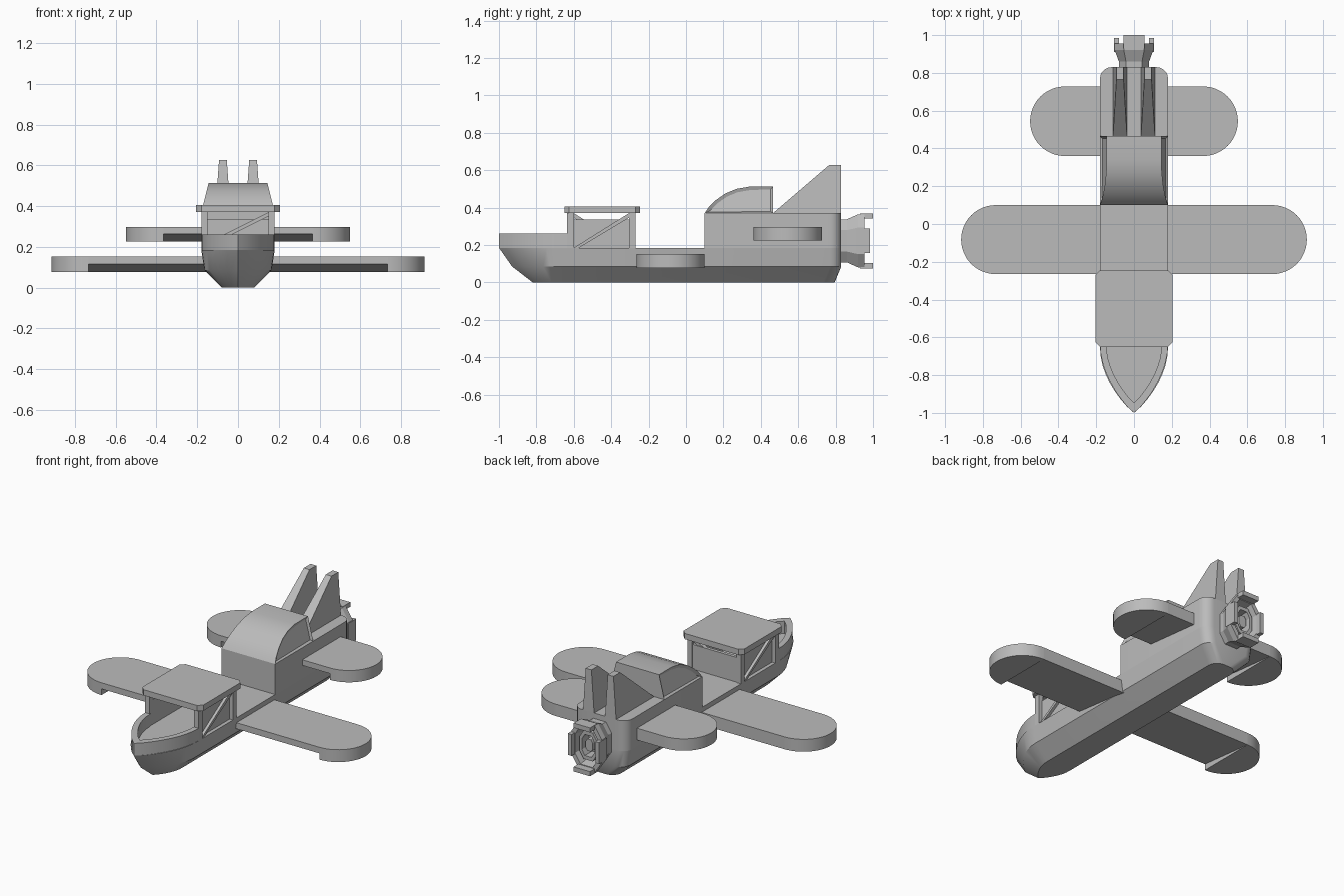
import bpy, bmesh, math
from mathutils import Vector

cube = bpy.data.objects.get("Cube")
if cube:
    bpy.data.objects.remove(cube, do_unlink=True)

gray = bpy.data.materials.new("plain_gray")
gray.use_nodes = True
gray.diffuse_color = (0.5, 0.5, 0.5, 1)
gray.node_tree.nodes["Principled BSDF"].inputs["Base Color"].default_value = (0.5, 0.5, 0.5, 1)


def loft(name, rings, closed=False, smooth=False, inset_sides=0):
    """Skin equal-length rings; cap the ends, or join last to first."""
    bm = bmesh.new()
    loops = [[bm.verts.new(p) for p in ring] for ring in rings]
    n = len(loops[0])
    pairs = list(zip(loops, loops[1:]))
    if closed:
        pairs.append((loops[-1], loops[0]))
    for a, b in pairs:
        for i in range(n):
            j = (i + 1) % n
            bm.faces.new((a[i], a[j], b[j], b[i]))
    caps = []
    if not closed:
        caps = [bm.faces.new(loops[0]), bm.faces.new(loops[-1])]
    bmesh.ops.recalc_face_normals(bm, faces=bm.faces)
    if inset_sides:
        bmesh.ops.inset_individual(bm, faces=caps, thickness=inset_sides, depth=-0.01)
    mesh = bpy.data.meshes.new(name)
    bm.to_mesh(mesh)
    bm.free()
    mesh.materials.append(gray)
    obj = bpy.data.objects.new(name, mesh)
    bpy.context.collection.objects.link(obj)
    if smooth:
        bpy.ops.object.select_all(action='DESELECT')
        obj.select_set(True)
        bpy.context.view_layer.objects.active = obj
        bpy.ops.object.shade_smooth_by_angle(angle=math.radians(30))
    return obj


def prism_z(name, outline, z0, z1, smooth=False):
    return loft(name, [[(x, y, z) for x, y in outline] for z in (z0, z1)], smooth=smooth)


def prism_x(name, outline, x0, x1):
    return loft(name, [[(x, y, z) for y, z in outline] for x in (x0, x1)])


def box(name, x0, x1, y0, y1, z0, z1):
    return prism_z(name, [(x0, y0), (x1, y0), (x1, y1), (x0, y1)], z0, z1)


def mirrored(half):
    """Close a half outline, running from the bow to the stern, across x = 0."""
    return half + [(-x, y) for x, y in reversed(half) if x > 0]


def bow_half(width, tip, root=-0.65, steps=8):
    """Pointed bow: a circular-looking taper from the tip to full width."""
    return [(width * math.sin(math.pi / 2 * t / steps) ** 0.95,
             root + (tip - root) * (1 - (t / steps) ** 1.12)) for t in range(steps + 1)]


def stern_half(width, end, r=0.06, steps=5):
    arc = [math.pi / 2 * i / steps for i in range(steps + 1)]
    return [(width - r + r * math.cos(a), end - r + r * math.sin(a)) for a in arc]


# Hull with sloped lower chine
layers = [(0, 0.08, -0.82, 0.795), (0.085, 0.165, -0.93, 0.83), (0.185, 0.18, -1, 0.83)]
loft("hull", [[(x, y, z) for x, y in mirrored(bow_half(w, tip) + stern_half(w, end))]
              for z, w, tip, end in layers], smooth=True)

# Raised rim around the bow
outer = mirrored(bow_half(0.18, -1, -0.63))
inner = mirrored(bow_half(0.147, -0.945, -0.63))
split = 9
wrap = lambda pts: pts[split:] + pts[:split]
outer, inner = wrap(outer), wrap(inner)
loft("bow_rim", [[(a[0], a[1], 0.185), (b[0], b[1], 0.185), (b[0], b[1], 0.26), (a[0], a[1], 0.26)]
                 for a, b in zip(outer, inner)], smooth=True)

# Rear body
prism_z("rear_body", mirrored([(0.18, 0.1)] + stern_half(0.18, 0.83)), 0.185, 0.37, True)

# Wheelhouse: posts, panels, braces and roof
for side, s in (("left", 1), ("right", -1)):
    for place, y in (("front", -0.635), ("rear", -0.305)):
        box(f"{place}_{side}_post", s * 0.15, s * 0.18, y, y + 0.035, 0.185, 0.375)
    box(f"{side}_side_panel", s * 0.15, s * 0.158, -0.6, -0.305, 0.185, 0.335)
    brace = [(-0.6, 0.185), (-0.572, 0.185), (-0.305, 0.345), (-0.305, 0.37)]
    if s < 0:
        brace = [(-0.905 - y, z) for y, z in brace]
    prism_x(f"{side}_brace", brace, s * 0.158, s * 0.175)
box("rear_panel", -0.15, 0.15, -0.295, -0.275, 0.185, 0.335)
loft("rear_brace", [[(x, y, z) for x, z in ((-0.15, 0.2), (-0.15, 0.22), (0.15, 0.37), (0.15, 0.35))]
                    for y in (-0.305, -0.28)])
c = 0.025
roof = [(0.205 - c, -0.65), (0.205, -0.65 + c), (0.205, -0.245 - c), (0.205 - c, -0.245)]
prism_z("wheelhouse_roof", mirrored(roof), 0.37, 0.405)

# Canopy with inset side windows
profile = [(0.1, 0.37), (0.12, 0.4), (0.16, 0.44), (0.21, 0.475), (0.27, 0.5),
           (0.34, 0.512), (0.465, 0.512), (0.465, 0.37)]
loft("canopy", [[(s * (0.18 - 0.25 * (z - 0.37)), y, z) for y, z in profile] for s in (-1, 1)],
     smooth=True, inset_sides=0.017)

# Twin tapered fins
fin = [(0.465, 0.37), (0.765, 0.627), (0.83, 0.627), (0.83, 0.37)]
for side, s in (("left", 1), ("right", -1)):
    loft(f"{side}_fin", [[(s * (0.074 + d * (0.037 - 0.07 * (z - 0.37))), y, z) for y, z in fin]
                         for d in (-1, 1)])


# Wings: centre with a sloped underside, deeper rounded tips
def wing(name, half_span, y0, y1, z0, z1):
    r, mid = (y1 - y0) / 2, (y0 + y1) / 2
    cx = half_span - r
    prism_x(f"{name}_center", [(y0, z0 + 0.038), (y1, z0), (y1, z1), (y0, z1)], -cx, cx)
    for side, s in (("left", 1), ("right", -1)):
        arc = [math.pi * (i / 24 - 0.5) for i in range(25)]
        prism_z(f"{side}_{name}_tip", [(s * (cx + r * math.cos(a)), mid + r * math.sin(a))
                                       for a in arc], z0, z1, True)


wing("main_wing", 0.915, -0.265, 0.1, 0.077, 0.152)
wing("tail_wing", 0.55, 0.36, 0.728, 0.225, 0.297)


# Stern nozzle: flared octagonal shell, inner ring and hub
def octagon(hx, hz, y):
    quarter = [(hx, hz * 0.5), (hx * 0.53, hz)]
    pts = quarter + [(-x, z) for x, z in reversed(quarter)]
    pts += [(-x, -z) for x, z in pts]
    return [(x, y, 0.222 + z) for x, z in pts]


loft("nozzle_shell", [octagon(*p) for p in (
    (0.08, 0.115, 0.82), (0.08, 0.115, 0.86), (0.102, 0.142, 0.92),
    (0.102, 0.142, 0.955), (0.078, 0.115, 0.955), (0.066, 0.098, 0.87))])
loft("nozzle_ring", [octagon(*p) for p in (
    (0.058, 0.086, 0.86), (0.058, 0.086, 0.94), (0.042, 0.064, 0.94), (0.042, 0.064, 0.86))],
     closed=True)
loft("nozzle_hub", [octagon(0.024, 0.036, y) for y in (0.86, 0.93)])

# Flaps around the nozzle rim
for label, s in (("upper", 1), ("lower", -1)):
    z = 0.222 + s * 0.133
    box(f"{label}_flap", -0.055, 0.055, 0.93, 1.0, z - 0.014, z + 0.014)
for side, s in (("left", 1), ("right", -1)):
    box(f"{side}_flap", s * 0.08, s * 0.105, 0.91, 0.985, 0.157, 0.287)
